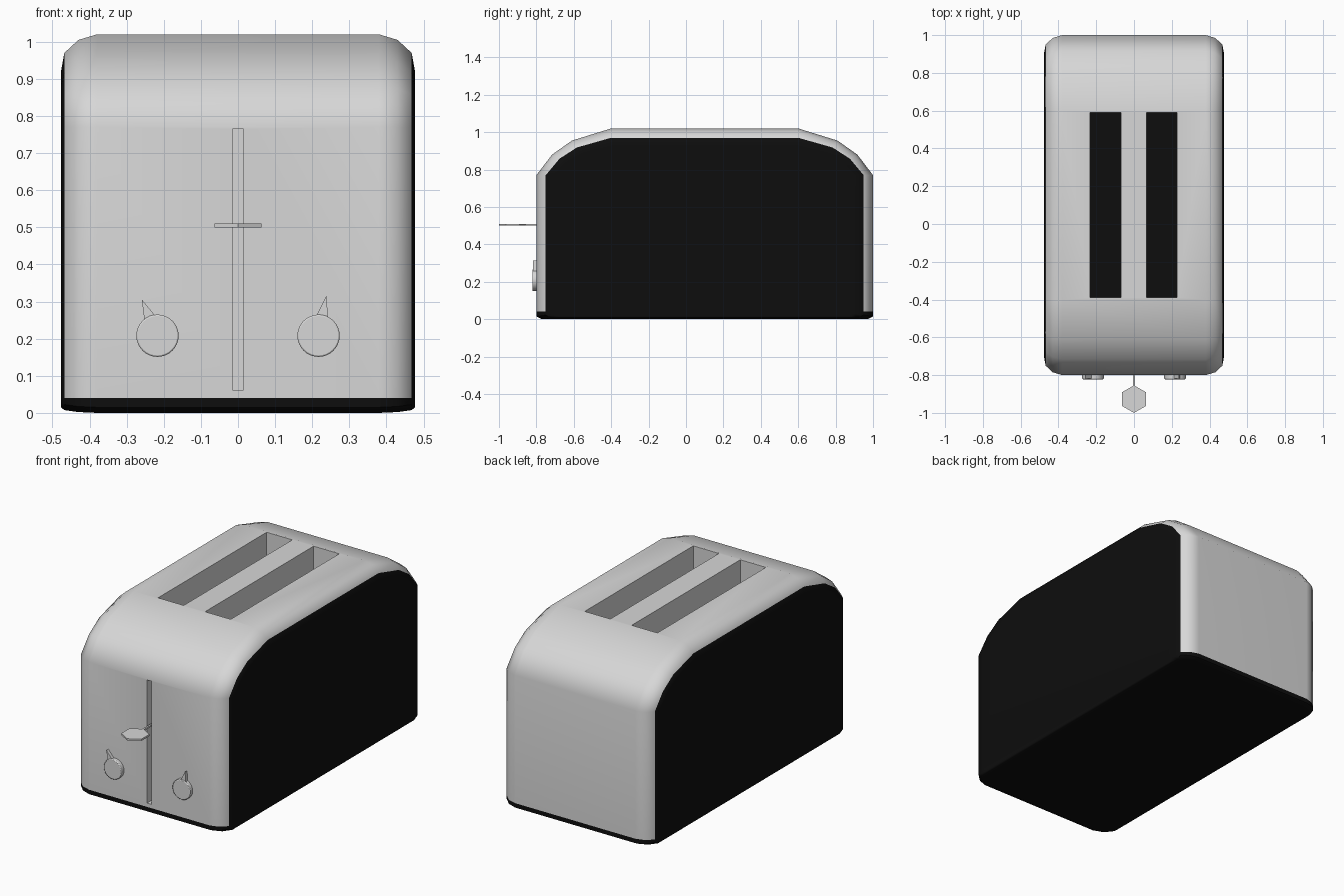
import bpy, bmesh, math
from mathutils import Vector

cube = bpy.data.objects.get("Cube")
if cube:
    bpy.data.objects.remove(cube, do_unlink=True)


def material(name, value, rough):
    m = bpy.data.materials.new(name)
    m.use_nodes = True
    colour = (value, value, value, 1)
    m.diffuse_color = colour
    node = m.node_tree.nodes["Principled BSDF"]
    node.inputs["Base Color"].default_value = colour
    node.inputs["Roughness"].default_value = rough
    return m


steel = material("light_steel", 0.68, 0.5)
black = material("black_plastic", 0.004, 0.6)


def make(name, bm, *mats):
    bmesh.ops.recalc_face_normals(bm, faces=bm.faces)
    mesh = bpy.data.meshes.new(name)
    bm.to_mesh(mesh)
    bm.free()
    for m in mats:
        mesh.materials.append(m)
    ob = bpy.data.objects.new(name, mesh)
    bpy.context.collection.objects.link(ob)
    return ob


def activate(ob):
    bpy.ops.object.select_all(action='DESELECT')
    ob.select_set(True)
    bpy.context.view_layer.objects.active = ob


def smooth(ob, degrees):
    activate(ob)
    bpy.ops.object.shade_smooth_by_angle(angle=math.radians(degrees))


def loft(bm, rings):
    """Skin a list of closed rings and cap both ends."""
    rows = [[bm.verts.new(p) for p in ring] for ring in rings]
    n = len(rows[0])
    for a, b in zip(rows, rows[1:]):
        for i in range(n):
            j = (i + 1) % n
            bm.faces.new((a[i], a[j], b[j], b[i]))
    bm.faces.new(rows[0])
    bm.faces.new(rows[-1])


def prism(name, outline, offset, mat):
    """Extrude a closed outline along an offset vector."""
    bm = bmesh.new()
    loft(bm, [outline, [Vector(p) + Vector(offset) for p in outline]])
    return make(name, bm, mat)


def box(name, low, high, mat):
    (x0, y0, z0), (x1, y1, z1) = low, high
    base = [(x0, y0, z0), (x1, y0, z0), (x1, y1, z0), (x0, y1, z0)]
    return prism(name, base, (0, 0, z1 - z0), mat)


# Body: side profile, shrunk towards both black side panels
SHOULDER = [(1, 0), (0.79, 0.44), (0.525, 0.74), (0, 1)]


def profile(x, inset):
    half, foot = 0.9 - inset, 0.15 * inset
    right = [(half - 0.03, foot), (half, foot + 0.015), (half, 0.04)]
    right += [(0.5 + (0.4 - inset) * a, 0.77 + (0.25 - inset) * b)
              for a, b in SHOULDER]
    left = [(-y, z) for y, z in reversed(right)]
    return [(x, y + 0.1, z) for y, z in right + left]


steps = [(0.38, 0), (0.43, 0.015), (0.468, 0.05), (0.477, 0.1)]
bm = bmesh.new()
loft(bm, [profile(-x, d) for x, d in reversed(steps)]
     + [profile(x, d) for x, d in steps])
for f in bm.faces:
    c = f.calc_center_median()
    f.material_index = int(abs(c.x) > 0.469 or c.z < 0.036)
body = make("body", bm, steel, black)

# Bread slots and lever slit
slots = [(-0.232, -0.07), (0.065, 0.227)]
cutters = [box("slot_cutter", (a, -0.39, 0.1), (b, 0.59, 1.2), steel)
           for a, b in slots]
cutters.append(box("slit_cutter", (-0.015, -0.9, 0.062),
                   (0.015, -0.65, 0.765), steel))
for c in cutters:
    c.hide_render = True
    mod = body.modifiers.new("cut", 'BOOLEAN')
    mod.operation = 'DIFFERENCE'
    mod.solver = 'EXACT'
    mod.object = c
    activate(body)
    bpy.ops.object.modifier_apply(modifier=mod.name)
for c in cutters:
    bpy.data.objects.remove(c, do_unlink=True)
smooth(body, 40)
weighted = body.modifiers.new("even_shading", 'WEIGHTED_NORMAL')
weighted.keep_sharp = True

for side, (a, b) in zip(("right", "left"), slots):
    box(side + "_slot_floor", (a, -0.39, 0.098), (b, 0.59, 0.106), black)

# Lever: thin stem with a six-sided paddle
box("lever_stem", (-0.005, -0.87, 0.5), (0.005, -0.64, 0.51), steel)
paddle = [(0.073 * math.sin(math.pi * i / 3),
           -0.927 + 0.073 * math.cos(math.pi * i / 3), 0.5) for i in range(6)]
prism("lever_paddle", paddle, (0, 0, 0.01), steel)

# Round knobs with pointers
for side, x, tip in (("right", -0.217, (-0.042, 0.097)),
                     ("left", 0.217, (0.021, 0.107))):
    z, r, n = 0.208, 0.057, 32
    disc = [(x + r * math.cos(math.tau * i / n), -0.79,
             z + r * math.sin(math.tau * i / n)) for i in range(n)]
    knob = prism(side + "_knob", disc, (0, -0.032, 0), steel)
    bevel = knob.modifiers.new("soft_rim", 'BEVEL')
    bevel.width = 0.004
    bevel.segments = 2
    smooth(knob, 40)
    d = Vector(tip).normalized()
    base = d * 0.045
    side_step = Vector((d.y, -d.x)) * 0.018
    corners = [base - side_step, base + side_step, Vector(tip)]
    prism(side + "_knob_pointer", [(x + p.x, -0.79, z + p.y) for p in corners],
          (0, -0.028, 0), steel)
